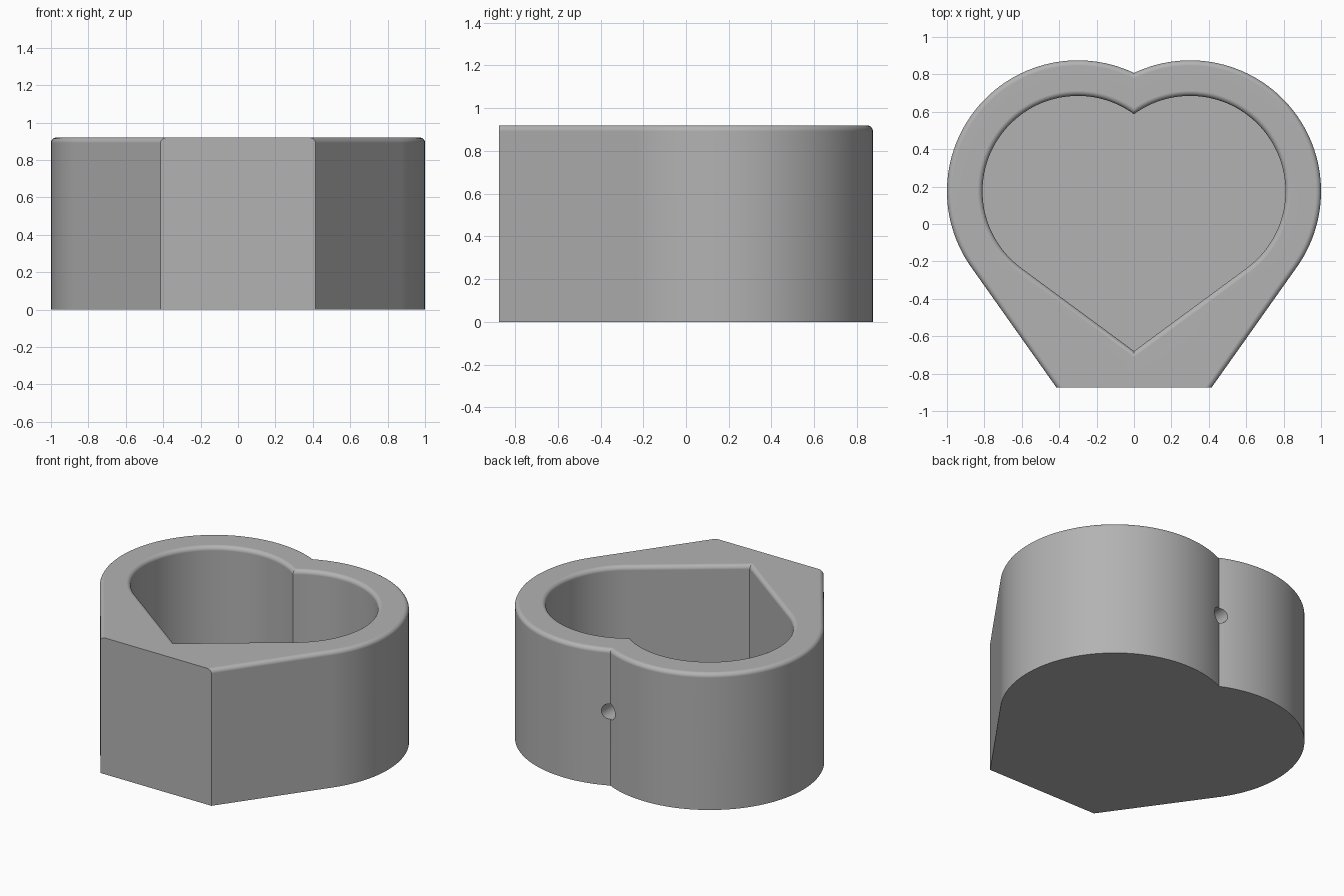
import bpy, bmesh
from math import sin, cos, acos, radians, pi
from mathutils import Vector

if "Cube" in bpy.data.objects:
    bpy.data.objects.remove(bpy.data.objects["Cube"])

HEIGHT, FLOOR, FILLET = 0.92, 0.1, 0.028
LOBE_X, LOBE_Y = 0.3, 0.175      # centre of each round lobe
R_OUT, R_IN = 0.7, 0.51
FRONT_Y = -0.875
STEPS, ROUND = 56, 7

stone = bpy.data.materials.new("grey")
stone.use_nodes = True
GREY = (0.45, 0.45, 0.45, 1)
stone.diffuse_color = GREY
stone.node_tree.nodes["Principled BSDF"].inputs["Base Color"].default_value = GREY


def heart_ring(radius, normal_angle, flat_front):
    """Closed outline: lobe arc from the cleft, then its tangent line, mirrored."""
    start = acos(-LOBE_X / radius)
    half = []
    for i in range(STEPS + 1):
        a = start + (normal_angle - start) * i / STEPS
        half.append(Vector((LOBE_X + radius * cos(a), LOBE_Y + radius * sin(a))))
    half[0].x = 0
    tangent = Vector((sin(normal_angle), -cos(normal_angle)))
    last = half[-1]
    if flat_front:
        corner = last + tangent * ((FRONT_Y - last.y) / tangent.y)
        half += [corner, Vector((0, FRONT_Y))]
    else:
        tip = last - tangent * (last.x / tangent.x)
        tip.x = 0
        half += [(last + tip) / 2, tip]
    return half + [Vector((-p.x, p.y)) for p in half[-2:0:-1]]


def outer(d):
    return heart_ring(R_OUT - d, radians(-35.3), True)


def inner(d):
    return heart_ring(R_IN + d, radians(-53.6), False)


# Levels run up the outside, over both rounded rims and down the cavity
arc = [i / ROUND * pi / 2 for i in range(ROUND + 1)]
rim = [(FILLET * (1 - cos(a)), HEIGHT - FILLET * (1 - sin(a))) for a in arc]
levels = [(outer(0), 0)] + [(outer(d), z) for d, z in rim]
levels += [(inner(d), z) for d, z in reversed(rim)] + [(inner(0), FLOOR)]

bm = bmesh.new()
rings = [[bm.verts.new((p.x, p.y, z)) for p in ring] for ring, z in levels]
for low, high in zip(rings, rings[1:]):
    for i in range(len(low)):
        j = (i + 1) % len(low)
        bm.faces.new((low[i], low[j], high[j], high[i]))
bm.faces.new(rings[0])
bm.faces.new(rings[-1])
bmesh.ops.recalc_face_normals(bm, faces=bm.faces)
mesh = bpy.data.meshes.new("heart_pot")
bm.to_mesh(mesh)
bm.free()
mesh.materials.append(stone)
pot = bpy.data.objects.new("heart_pot", mesh)
bpy.context.collection.objects.link(pot)

# Small blind hole in the back cleft
bpy.ops.mesh.primitive_cylinder_add(vertices=32, radius=0.052, depth=0.3,
                                    location=(0, 0.86, 0.5), rotation=(pi / 2, 0, 0))
drill = bpy.context.object
drill.name = "hole_cutter"
drill.data.materials.append(stone)
drill.hide_render = True

bpy.ops.object.select_all(action="DESELECT")
pot.select_set(True)
bpy.context.view_layer.objects.active = pot
cut = pot.modifiers.new("hole", "BOOLEAN")
cut.operation = "DIFFERENCE"
cut.solver = "EXACT"
cut.object = drill
bpy.ops.object.modifier_apply(modifier=cut.name)
bpy.data.objects.remove(drill)

bpy.ops.object.shade_smooth_by_angle(angle=radians(30))
weighted = pot.modifiers.new("flat_normals", "WEIGHTED_NORMAL")
weighted.keep_sharp = True
